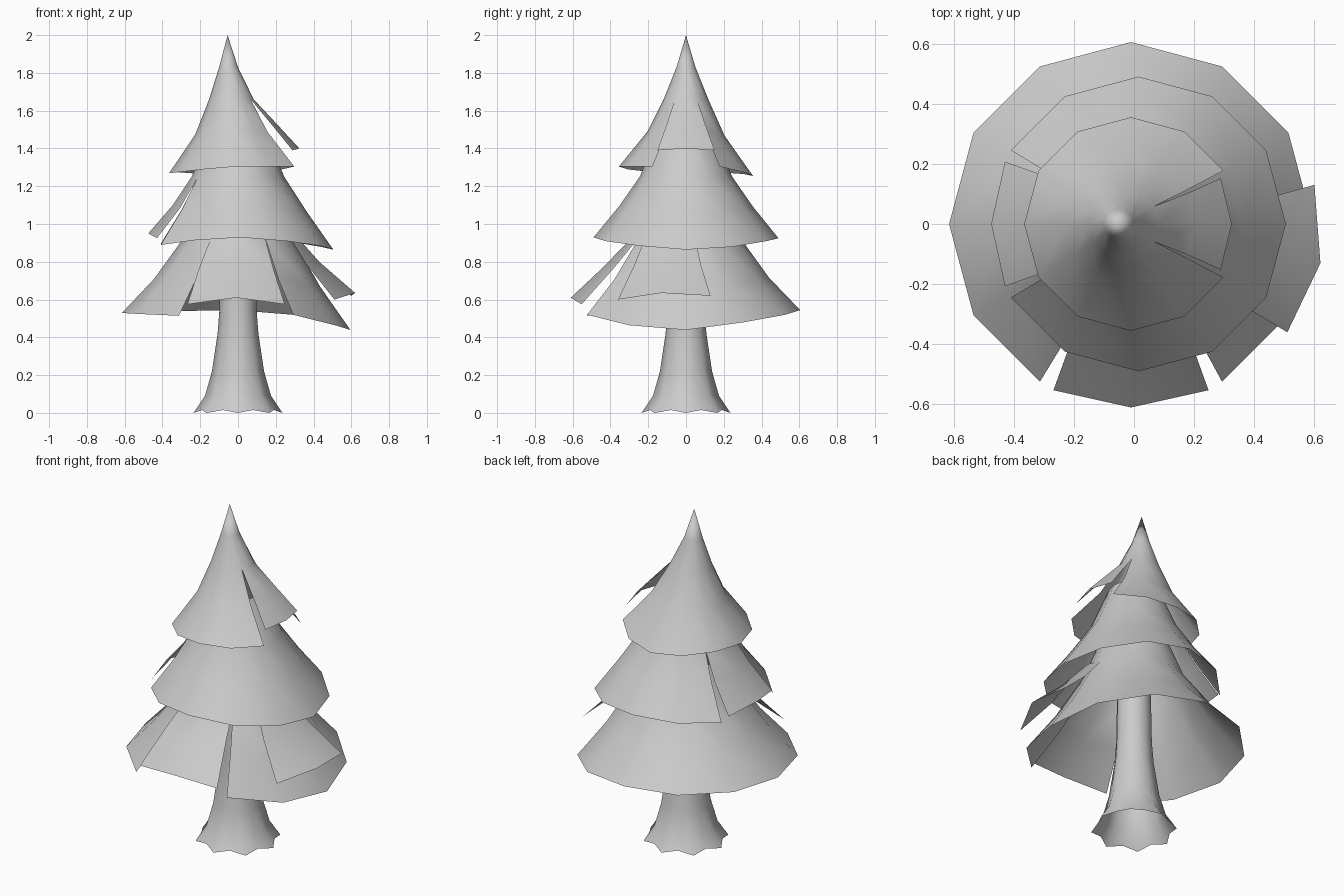
import bpy, bmesh
from math import sin, cos, radians, pi

if "Cube" in bpy.data.objects:
    bpy.data.objects.remove(bpy.data.objects["Cube"])


def finish(name, bm, angle=60):
    bmesh.ops.remove_doubles(bm, verts=bm.verts, dist=0.0005)
    bmesh.ops.recalc_face_normals(bm, faces=bm.faces)
    mesh = bpy.data.meshes.new(name)
    bm.to_mesh(mesh)
    bm.free()
    ob = bpy.data.objects.new(name, mesh)
    bpy.context.collection.objects.link(ob)
    bpy.ops.object.select_all(action='DESELECT')
    ob.select_set(True)
    bpy.context.view_layer.objects.active = ob
    bpy.ops.object.shade_smooth_by_angle(angle=radians(angle))
    return ob


def skin(bm, rows, closed=False, skip=lambda i, j: False):
    """Join rows of points (top to bottom) into a sheet of quads."""
    grid = [[bm.verts.new(p) for p in row] for row in rows]
    n = len(rows[0])
    for i in range(len(rows) - 1):
        for j in range(n if closed else n - 1):
            k = (j + 1) % n
            if not skip(i, j):
                bm.faces.new((grid[i][j], grid[i + 1][j], grid[i + 1][k], grid[i][k]))


def polar(a, r, z, cx=0, cy=0):
    return (cx + r * cos(radians(a)), cy + r * sin(radians(a)), z)


def tier(name, rings, rim, slit_ring, gap, flap):
    """Twelve-sided skirt; two panels around column `gap` are cut free as a lifted flap.
    rings: (z, radius, centre x); rim: heights of the hem every 30 degrees;
    flap: (half angle, radius, z middle, z corner) rows under the slit ring."""
    bm = bmesh.new()
    mean = sum(rim) / 12
    last = len(rings) - 1
    rows = []
    for i, (z, r, cx) in enumerate(rings):
        w = 1 if i == last else 0.45 if i == last - 1 else 0
        rows.append([polar(30 * j, r, z + w * (rim[j] - mean), cx) for j in range(12)])
    cut = ((gap - 1) % 12, gap)
    skin(bm, rows, True, lambda i, j: i >= slit_ring and j in cut)
    cx = rings[-1][2]
    strip = [[rows[slit_ring][(gap + d) % 12] for d in (-1, 0, 1)]]
    for half, r, zm, zc in flap:
        strip.append([polar(30 * gap + d * half, r, zc if d else zm, cx) for d in (-1, 0, 1)])
    skin(bm, strip)
    # drop corner points left over where the panels were removed
    bmesh.ops.delete(bm, geom=[v for v in bm.verts if not v.link_faces], context='VERTS')
    return finish(name, bm)


# Branch tiers
tier("lower_branches",
     [(1.12, 0.21, 0), (0.93, 0.285, 0), (0.70, 0.44, -0.005), (0.51, 0.605, -0.01)],
     [.44, .48, .52, .545, .54, .535, .53, .525, .515, .515, .52, .465],
     1, 9, [(27, 0.44, 0.77, 0.755), (25, 0.61, 0.61, 0.575)])
tier("middle_branches",
     [(1.50, 0.14, 0), (1.25, 0.245, 0), (1.08, 0.355, 0.01), (0.90, 0.49, 0.015)],
     [.865, .88, .91, .925, .915, .895, .89, .89, .915, .93, .91, .885],
     1, 6, [(27, 0.36, 1.10, 1.085), (25, 0.49, 0.95, 0.925)])
tier("upper_branches",
     [(2.0, 0, -.055), (1.83, 0.05, -.05), (1.66, 0.118, -.035), (1.48, 0.205, -.022), (1.285, 0.355, -.01)],
     [1.305, 1.305, 1.275, 1.255, 1.265, 1.275, 1.27, 1.275, 1.29, 1.305, 1.305, 1.305],
     2, 0, [(28.5, 0.215, 1.53, 1.525), (27, 0.335, 1.40, 1.39)])

# Loose overlapping branch panel on the right
bm = bmesh.new()
skin(bm, [
    [(.25, -.20, .97), (.27, -.07, .98), (.26, .04, .96)],
    [(.36, -.27, .79), (.43, -.10, .80), (.42, .08, .78)],
    [(.51, -.36, .60), (.62, -.13, .635), (.60, .13, .62)]])
finish("side_branch_panel", bm)

# Trunk with flared, lobed roots, open at the bottom
bm = bmesh.new()
rows = []
for z, r, lobe in [(1.0, .09, 0), (.55, .098, 0), (.42, .108, .03), (.22, .138, .06), (.09, .175, .1), (0, .235, .13)]:
    rows.append([polar(22.5 * j, r * (1 - lobe * (j % 2)),
                       z + (0.015 if z == 0 and j % 2 else 0)) for j in range(16)])
skin(bm, rows, True)
finish("trunk", bm)
